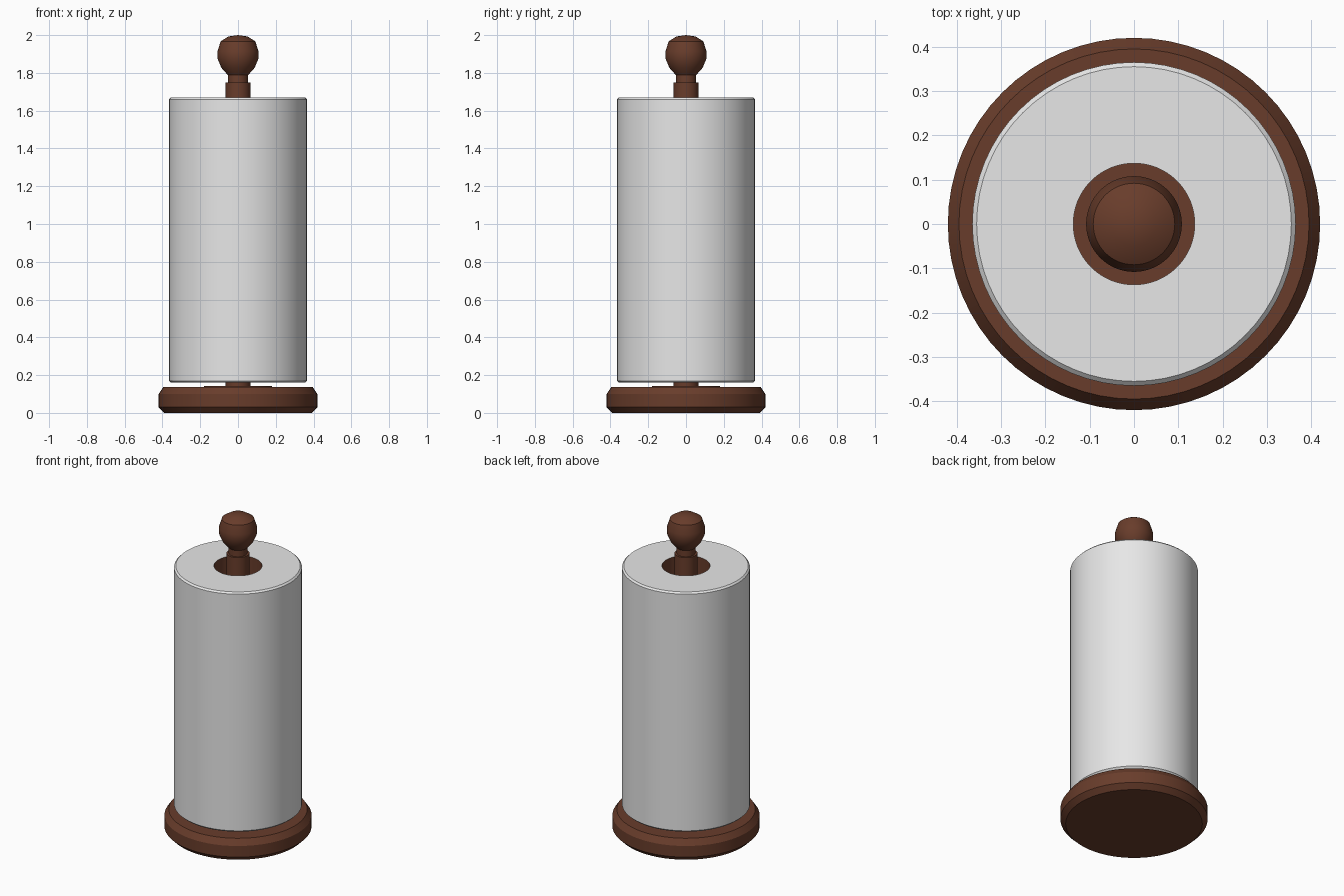
import bpy
import bmesh
import math

cube = bpy.data.objects.get("Cube")
if cube:
    bpy.data.objects.remove(cube, do_unlink=True)


def make_material(name, rgb):
    mat = bpy.data.materials.new(name)
    mat.use_nodes = True
    colour = (*rgb, 1.0)
    mat.diffuse_color = colour
    bsdf = next(n for n in mat.node_tree.nodes if n.type == "BSDF_PRINCIPLED")
    bsdf.inputs["Base Color"].default_value = colour
    bsdf.inputs["Roughness"].default_value = 0.6
    return mat


wood = make_material("dark_wood", (0.14, 0.046, 0.024))
paper = make_material("white_paper", (0.8, 0.8, 0.8))


def lathe(name, profile, materials, closed=False, segments=64, sharp=30):
    """Spin a (radius, height) profile around the z axis."""
    bm = bmesh.new()
    verts = [bm.verts.new((r, 0, z)) for r, z in profile]
    edges = [bm.edges.new(pair) for pair in zip(verts, verts[1:])]
    if closed:
        edges.append(bm.edges.new((verts[-1], verts[0])))
    bmesh.ops.spin(bm, geom=verts + edges, cent=(0, 0, 0), axis=(0, 0, 1),
                   angle=math.tau, steps=segments, use_merge=True)
    bmesh.ops.remove_doubles(bm, verts=bm.verts, dist=0.0005)
    bmesh.ops.recalc_face_normals(bm, faces=bm.faces)
    mesh = bpy.data.meshes.new(name)
    bm.to_mesh(mesh)
    bm.free()
    obj = bpy.data.objects.new(name, mesh)
    bpy.context.collection.objects.link(obj)
    for mat in materials:
        mesh.materials.append(mat)
    bpy.ops.object.select_all(action="DESELECT")
    obj.select_set(True)
    bpy.context.view_layer.objects.active = obj
    bpy.ops.object.shade_smooth_by_angle(angle=math.radians(sharp))
    return obj


# Round base with chamfered rims and a shallow raised centre
lathe("base", [(0, 0), (0.39, 0), (0.42, 0.03), (0.42, 0.10), (0.395, 0.137),
               (0.18, 0.137), (0.18, 0.143), (0, 0.143)], [wood])

# Upright rod and the narrower neck above it
lathe("rod", [(0, 0.14), (0.065, 0.14), (0.065, 1.75), (0, 1.75)], [wood])
lathe("neck", [(0, 1.74), (0.053, 1.74), (0.053, 1.80), (0, 1.80)], [wood])

# Rounded knob with a soft domed cap
lathe("knob", [(0, 1.79), (0.055, 1.79), (0.088, 1.827), (0.108, 1.875),
               (0.108, 1.915), (0.092, 1.967), (0.05, 1.993), (0, 2.0)],
      [wood], sharp=35)

# Paper roll with softened outer rims and a hollow centre
HOLE = 0.137
roll = lathe("paper_roll", [(HOLE, 0.16), (0.355, 0.16), (0.365, 0.17),
                            (0.365, 1.66), (0.355, 1.67), (HOLE, 1.67)],
             [paper, wood], closed=True)

# Brown lining on the inner wall of the roll
for face in roll.data.polygons:
    if face.center.xy.length < HOLE + 0.01:
        face.material_index = 1
